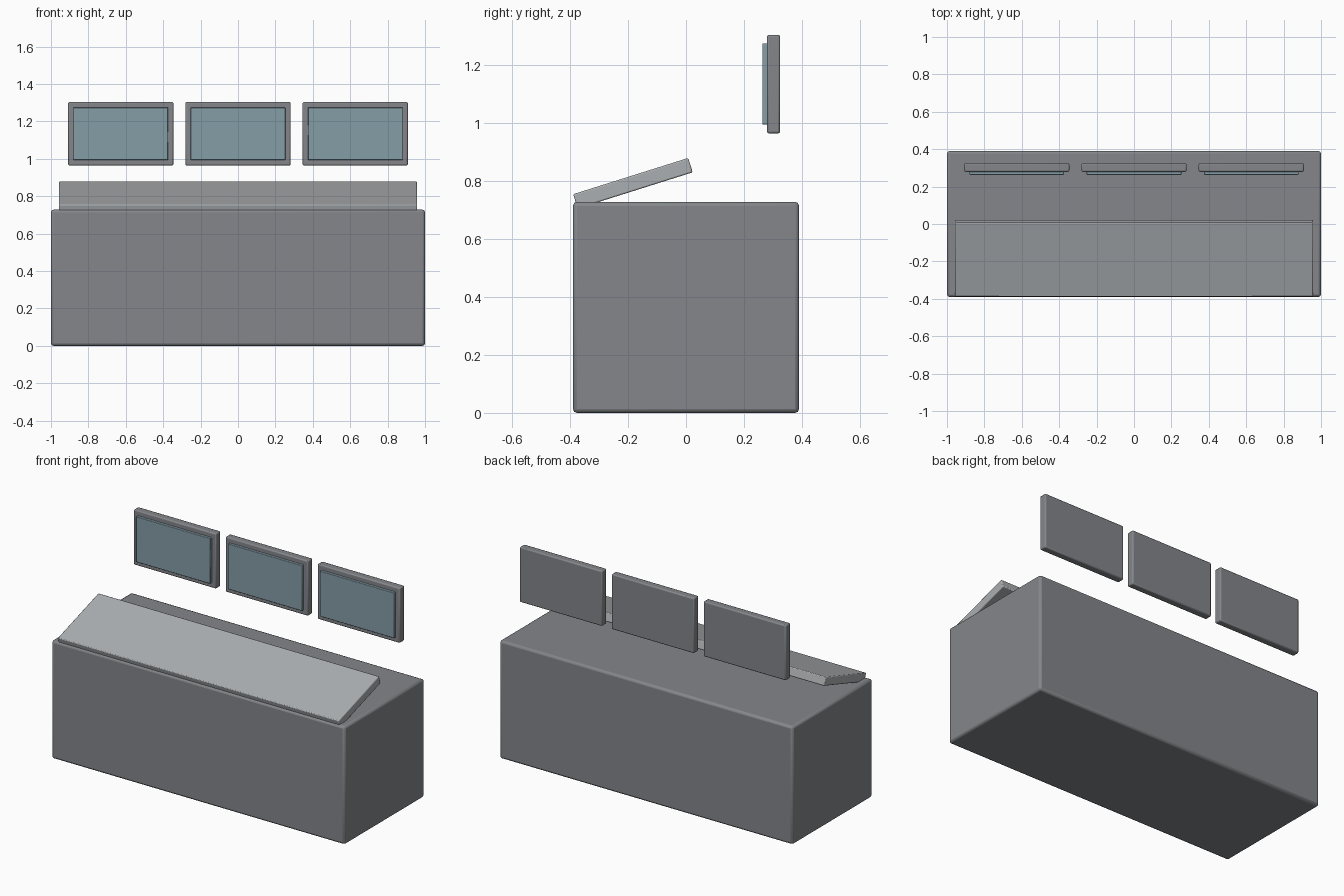
import bpy
from math import radians

cube = bpy.data.objects.get("Cube")
if cube:
    bpy.data.objects.remove(cube, do_unlink=True)


def material(name, color):
    mat = bpy.data.materials.new(name)
    mat.use_nodes = True
    mat.diffuse_color = (*color, 1)
    bsdf = next(n for n in mat.node_tree.nodes if n.type == 'BSDF_PRINCIPLED')
    bsdf.inputs["Base Color"].default_value = (*color, 1)
    return mat


dark_grey = material("dark grey metal", (0.23, 0.24, 0.255))
light_grey = material("light grey metal", (0.41, 0.43, 0.445))
glass = material("blue grey glass", (0.235, 0.34, 0.39))


def box(name, center, size, mat, bevel, tilt=0):
    """Box with rounded edges, optionally tilted about x."""
    bpy.ops.mesh.primitive_cube_add(size=1, location=center)
    obj = bpy.context.object
    obj.name = name
    obj.scale = size
    bpy.ops.object.transform_apply(location=False, rotation=False, scale=True)
    obj.rotation_euler.x = radians(tilt)
    obj.data.materials.append(mat)
    mod = obj.modifiers.new("rounded edges", 'BEVEL')
    mod.width = bevel
    mod.segments = 2
    bpy.ops.object.shade_smooth_by_angle(angle=radians(30))
    return obj


# Console cabinet
box("desk_body", (0, 0, 0.364), (2, 0.78, 0.728), dark_grey, 0.014)

# Sloping control panel, sunk into the desk at its front edge
box("control_panel", (0, -0.183, 0.792), (1.916, 0.416, 0.052), light_grey, 0.005, 17.5)

# Row of three monitors floating above the desk
for side, x in (("right", -0.627), ("middle", 0), ("left", 0.627)):
    box(f"{side}_monitor_frame", (x, 0.302, 1.134), (0.562, 0.046, 0.34), dark_grey, 0.007)
    box(f"{side}_monitor_screen", (x, 0.274, 1.134), (0.506, 0.022, 0.28), glass, 0.003)
